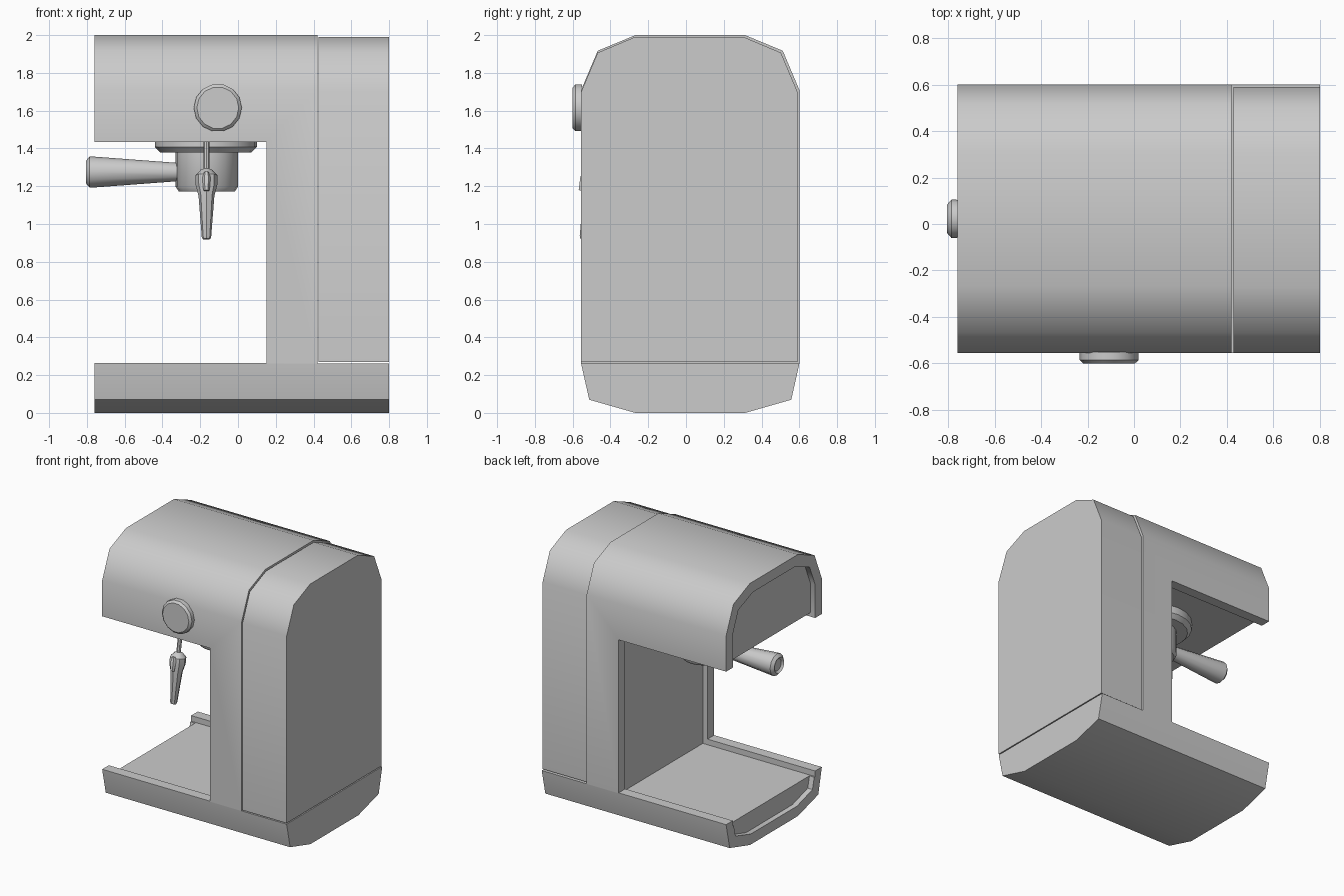
import bpy, bmesh, math
from mathutils import Vector, Matrix

if "Cube" in bpy.data.objects:
    bpy.data.objects.remove(bpy.data.objects["Cube"])

CY = 0.0225   # centre line of the machine in y


def finish(bm, name, angle=50):
    bmesh.ops.recalc_face_normals(bm, faces=bm.faces)
    me = bpy.data.meshes.new(name)
    bm.to_mesh(me)
    bm.free()
    ob = bpy.data.objects.new(name, me)
    bpy.context.collection.objects.link(ob)
    smooth(ob, angle)
    return ob


def smooth(ob, angle):
    bpy.ops.object.select_all(action='DESELECT')
    bpy.context.view_layer.objects.active = ob
    ob.select_set(True)
    bpy.ops.object.shade_smooth_by_angle(angle=math.radians(angle))


def prism(name, half, x0, x1, cy=CY):
    """Mirror a half profile (offset, z) and extrude it along x."""
    ring = half + [(-o, z) for o, z in reversed(half)]
    bm = bmesh.new()
    face = bm.faces.new([bm.verts.new((x0, cy + o, z)) for o, z in ring])
    ext = bmesh.ops.extrude_face_region(bm, geom=[face])
    moved = [v for v in ext['geom'] if isinstance(v, bmesh.types.BMVert)]
    bmesh.ops.translate(bm, verts=moved, vec=(x1 - x0, 0, 0))
    return finish(bm, name)


def lathe(name, profile, origin, direction, sides, angle=35):
    """Rings of (radius, distance) along an axis, capped at both ends."""
    rot = Vector(direction).to_track_quat('Z', 'Y').to_matrix().to_4x4()
    mat = Matrix.Translation(origin) @ rot
    bm = bmesh.new()
    rings = []
    for r, t in profile:
        rings.append([bm.verts.new(mat @ Vector((r * math.cos(a), r * math.sin(a), t)))
                      for a in (2 * math.pi * i / sides for i in range(sides))])
    for a, b in zip(rings, rings[1:]):
        for i in range(sides):
            j = (i + 1) % sides
            bm.faces.new((a[i], a[j], b[j], b[i]))
    bm.faces.new(rings[0])
    bm.faces.new(rings[-1])
    return finish(bm, name, angle)


def cut(ob, cutters):
    for c in cutters:
        m = ob.modifiers.new('cut', 'BOOLEAN')
        m.operation, m.solver, m.object = 'DIFFERENCE', 'EXACT', c
        bpy.context.view_layer.objects.active = ob
        bpy.ops.object.modifier_apply(modifier=m.name)
        bpy.data.objects.remove(c)
    smooth(ob, 50)


def slab(w, z0, z1):
    return [(w, z1), (w, z0)]


# C-shaped body: one chamfered section, with cutouts for cup space and tank
outer = [(0.29, 2.0), (0.49, 1.917), (0.5775, 1.71), (0.5775, 0.26), (0.535, 0.07), (0.29, 0.0)]
inner = [(0.255, 1.92), (0.43, 1.85), (0.4975, 1.69), (0.4975, 0.27), (0.465, 0.135), (0.28, 0.08)]
body = prism('body_shell', outer, -0.76, 0.8)
cut(body, [
    prism('cup_space', slab(1.0, 0.265, 1.435), -1.0, 0.15),
    prism('tank_space', slab(1.0, 0.262, 3.0), 0.42, 1.0),
    # panels sunk inside the rim: ends, tray floor, column face and head underside
    prism('end_recess', inner, -1.0, -0.72),
    prism('cup_recess', slab(0.4975, 0.222, 1.465), -0.9, 0.19),
])

# water tank standing on the base behind the column
tank = [(0.288, 1.99), (0.485, 1.907), (0.5725, 1.70), (0.5725, 0.27)]
prism('water_tank', tank, 0.427, 0.8, CY - 0.005)

# front dial
lathe('dial', [(0.127, 0), (0.127, 0.035), (0.111, 0.05)], (-0.107, -0.55, 1.615), (0, -1, 0), 14)

# brew group, filter holder and its handle
lathe('brew_group', [(0.27, 0), (0.27, 0.06), (0.24, 0.09)], (-0.17, CY, 1.468), (0, 0, -1), 20)
lathe('filter_holder', [(0.165, 0), (0.165, 0.185), (0.148, 0.21)], (-0.165, CY, 1.382), (0, 0, -1), 20)
lathe('holder_handle', [(0.04, 0), (0.05, 0.14), (0.083, 0.58), (0.083, 0.585), (0.06, 0.605), (0.045, 0.59)],
      (-0.20, CY, 1.275), (-1, 0, 0), 12)

# steam wand: thin pipe, grip and tapering nozzle leaning forward
top, tip = Vector((-0.167, -0.45, 1.47)), Vector((-0.167, -0.54, 0.92))
lathe('steam_wand', [(0.016, 0), (0.016, 0.18), (0.03, 0.185), (0.058, 0.215), (0.058, 0.265),
                     (0.042, 0.325), (0.025, 0.545), (0.02, 0.557)], top, tip - top, 8)
lathe('wand_tab', [(0.012, 0), (0.022, 0.03), (0.016, 0.1)], (-0.167, -0.535, 1.275), (0, -0.2, -1), 6)
